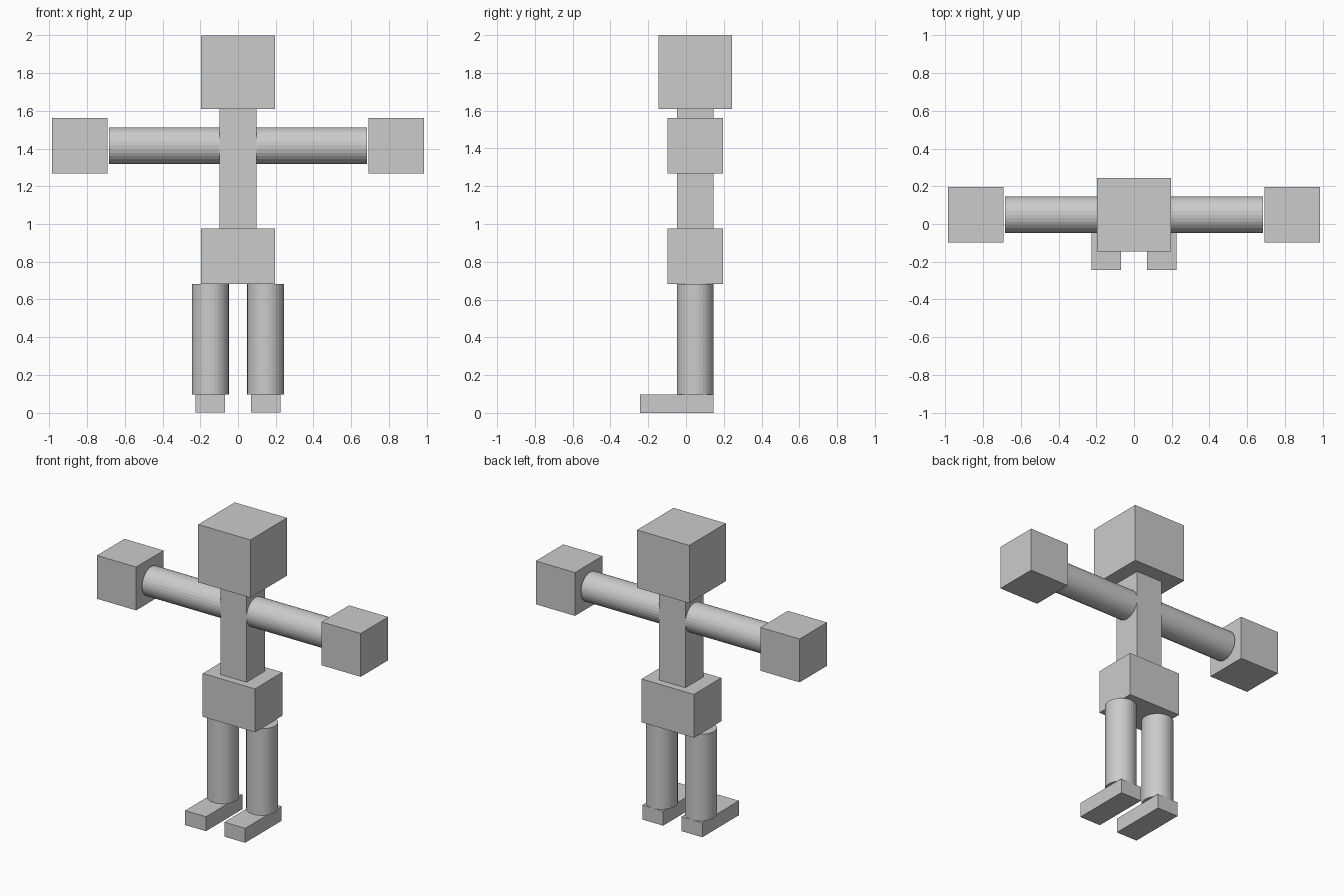
import bpy
import math

if "Cube" in bpy.data.objects:
    bpy.data.objects.remove(bpy.data.objects["Cube"])

U = 2 / 10.25      # base module: torso width
YC = 0.25 * U      # body axis in y (toes reach forward of it)


def box(name, center, size):
    bpy.ops.mesh.primitive_cube_add(size=1)
    ob = bpy.context.object
    ob.name = name
    ob.data.transform(ob.matrix_world.Diagonal([s * U for s in size] + [1]))
    ob.location = (center[0] * U, YC + center[1] * U, center[2] * U)
    return ob


def limb(name, center, length, along_x=False):
    rot = (0, math.pi / 2, 0) if along_x else (0, 0, 0)
    bpy.ops.mesh.primitive_cylinder_add(
        vertices=32, radius=0.5 * U, depth=length * U, rotation=rot,
        location=(center[0] * U, YC + center[1] * U, center[2] * U))
    bpy.context.object.name = name
    return bpy.context.object


# Central stack
box("pelvis", (0, 0, 4.25), (2, 1.5, 1.5))
box("torso", (0, 0, 6.625), (1, 1, 3.25))
box("head", (0, 0, 9.25), (2, 2, 2))

# Paired limbs
for side, s in (("left", -1), ("right", 1)):
    limb(side + "_arm", (s * 2, 0, 7.25), 3, along_x=True)
    box(side + "_hand", (s * 4.3, 0, 7.25), (1.5, 1.5, 1.5))
    limb(side + "_leg", (s * 0.75, 0, 2), 3)
    box(side + "_foot", (s * 0.75, -0.5, 0.25), (0.8, 2, 0.5))
